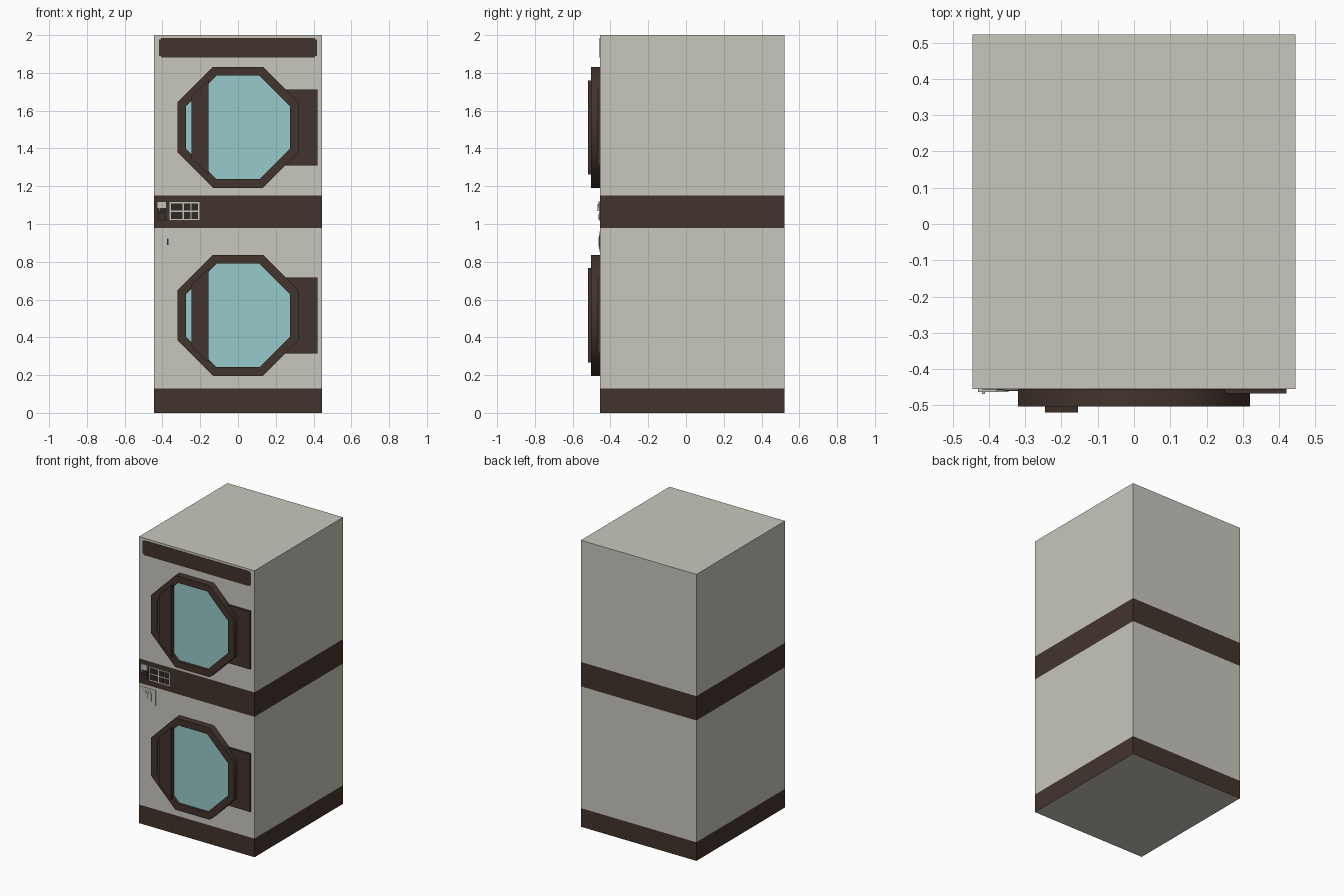
import bpy, bmesh, math

if "Cube" in bpy.data.objects:
    bpy.data.objects.remove(bpy.data.objects["Cube"])

FRONT = -0.455


def material(name, rgb):
    m = bpy.data.materials.new(name)
    m.diffuse_color = (*rgb, 1)
    m.use_nodes = True
    m.node_tree.nodes["Principled BSDF"].inputs["Base Color"].default_value = m.diffuse_color
    return m


CREAM = material("cream enamel", (0.58, 0.57, 0.51))
BROWN = material("dark brown", (0.055, 0.034, 0.027))
GLASS = material("aqua glass", (0.31, 0.60, 0.59))
STEEL = material("light steel", (0.56, 0.56, 0.52))
BLACK = material("dark buttons", (0.03, 0.022, 0.018))


def finish(bm, name, mats, smooth=False):
    bmesh.ops.recalc_face_normals(bm, faces=bm.faces[:])
    me = bpy.data.meshes.new(name)
    bm.to_mesh(me)
    bm.free()
    for m in mats:
        me.materials.append(m)
    ob = bpy.data.objects.new(name, me)
    bpy.context.collection.objects.link(ob)
    if smooth:
        bpy.ops.object.select_all(action='DESELECT')
        ob.select_set(True)
        bpy.context.view_layer.objects.active = ob
        bpy.ops.object.shade_smooth_by_angle(angle=math.radians(50))
    return ob


def prism(name, pts, y0, y1, mat, smooth=False):
    """Extrude an x/z outline from y0 (back) to y1 (front)."""
    bm = bmesh.new()
    a = [bm.verts.new((x, y0, z)) for x, z in pts]
    b = [bm.verts.new((x, y1, z)) for x, z in pts]
    bm.faces.new(a)
    bm.faces.new(b)
    n = len(pts)
    for i in range(n):
        j = (i + 1) % n
        bm.faces.new((a[i], a[j], b[j], b[i]))
    return finish(bm, name, [mat], smooth)


def plate(name, x0, x1, z0, z1, depth, mat, back=0.0):
    return prism(name, [(x0, z0), (x1, z0), (x1, z1), (x0, z1)],
                 FRONT - back, FRONT - depth, mat)


def octagon(apothem, zc):
    r = apothem / math.cos(math.pi / 8)
    return [(r * math.cos(math.pi / 8 + i * math.pi / 4),
             zc + r * math.sin(math.pi / 8 + i * math.pi / 4)) for i in range(8)]


def octagon_ring(name, outer, inner, zc, y0, y1, mat):
    bm = bmesh.new()
    loops = [[bm.verts.new((x, y, z)) for x, z in octagon(r, zc)]
             for r, y in ((outer, y0), (outer, y1), (inner, y1), (inner, y0))]
    for k in range(4):
        p, q = loops[k], loops[(k + 1) % 4]
        for i in range(8):
            j = (i + 1) % 8
            bm.faces.new((p[i], p[j], q[j], q[i]))
    return finish(bm, name, [mat], True)


# cabinet: stacked levels, brown bands by height
bm = bmesh.new()
levels = [0, 0.13, 0.98, 1.15, 2.0]
rings = [[bm.verts.new((x, y, z)) for x, y in
          ((-0.446, FRONT), (0.446, FRONT), (0.446, 0.522), (-0.446, 0.522))]
         for z in levels]
bm.faces.new(rings[0])
bm.faces.new(rings[-1])
for lo, hi in zip(rings, rings[1:]):
    for i in range(4):
        j = (i + 1) % 4
        bm.faces.new((lo[i], lo[j], hi[j], hi[i]))
for f in bm.faces:
    z = f.calc_center_median().z
    f.material_index = 1 if 0 < z < 0.13 or 0.98 < z < 1.15 else 0
finish(bm, "cabinet", [CREAM, BROWN])

# top trim strip with notched corners
prism("top_trim", [(-0.408, 1.882), (0.408, 1.882), (0.408, 1.89), (0.419, 1.89),
                   (0.419, 1.977), (0.408, 1.977), (0.408, 1.985), (-0.408, 1.985),
                   (-0.408, 1.977), (-0.419, 1.977), (-0.419, 1.89), (-0.408, 1.89)],
      FRONT, FRONT - 0.002, BROWN)

# two identical doors
for tag, zc in (("lower", 0.516), ("upper", 1.511)):
    octagon_ring(tag + "_door_frame", 0.32, 0.274, zc, FRONT, -0.503, BROWN)
    prism(tag + "_door_glass", octagon(0.276, zc), FRONT, -0.485, GLASS)
    # hinge plate, its left edge trimmed to follow the frame
    prism(tag + "_hinge_plate",
          [(0.25, zc - 0.202), (0.42, zc - 0.202), (0.42, zc + 0.202),
           (0.25, zc + 0.202)], FRONT, -0.468, BROWN)
    # handle: slanted-end bar crossing the glass
    prism(tag + "_door_handle",
          [(-0.245, zc - 0.165), (-0.155, zc - 0.25), (-0.155, zc + 0.25),
           (-0.245, zc + 0.165)], -0.485, -0.52, BROWN)

# button panel on the middle band
plate("button_panel", -0.362, -0.204, 1.02, 1.116, 0.004, STEEL)
for r, z in enumerate((1.027, 1.072)):
    for c, (x0, x1) in enumerate(((-0.355, -0.295), (-0.287, -0.252), (-0.245, -0.211))):
        plate(f"button_{r}_{c}", x0, x1, z, z + 0.037, 0.006, BLACK)

# coin slot unit
plate("coin_slot_base", -0.43, -0.378, 1.015, 1.085, 0.004, BLACK)
plate("coin_slot_head", -0.43, -0.378, 1.085, 1.12, 0.009, STEEL)
plate("coin_slot_tab", -0.419, -0.411, 1.07, 1.105, 0.014, STEEL)
plate("coin_return", -0.418, -0.392, 1.025, 1.05, 0.007, BROWN)

# coin box door: stepped plates with a keyhole
plate("coin_box_plate", -0.43, -0.315, 0.852, 0.96, 0.003, CREAM)
plate("coin_box_frame", -0.412, -0.331, 0.867, 0.942, 0.005, STEEL)
plate("coin_box_lock", -0.398, -0.346, 0.88, 0.93, 0.008, CREAM)
plate("coin_box_keyhole", -0.375, -0.369, 0.89, 0.922, 0.009, BLACK)
